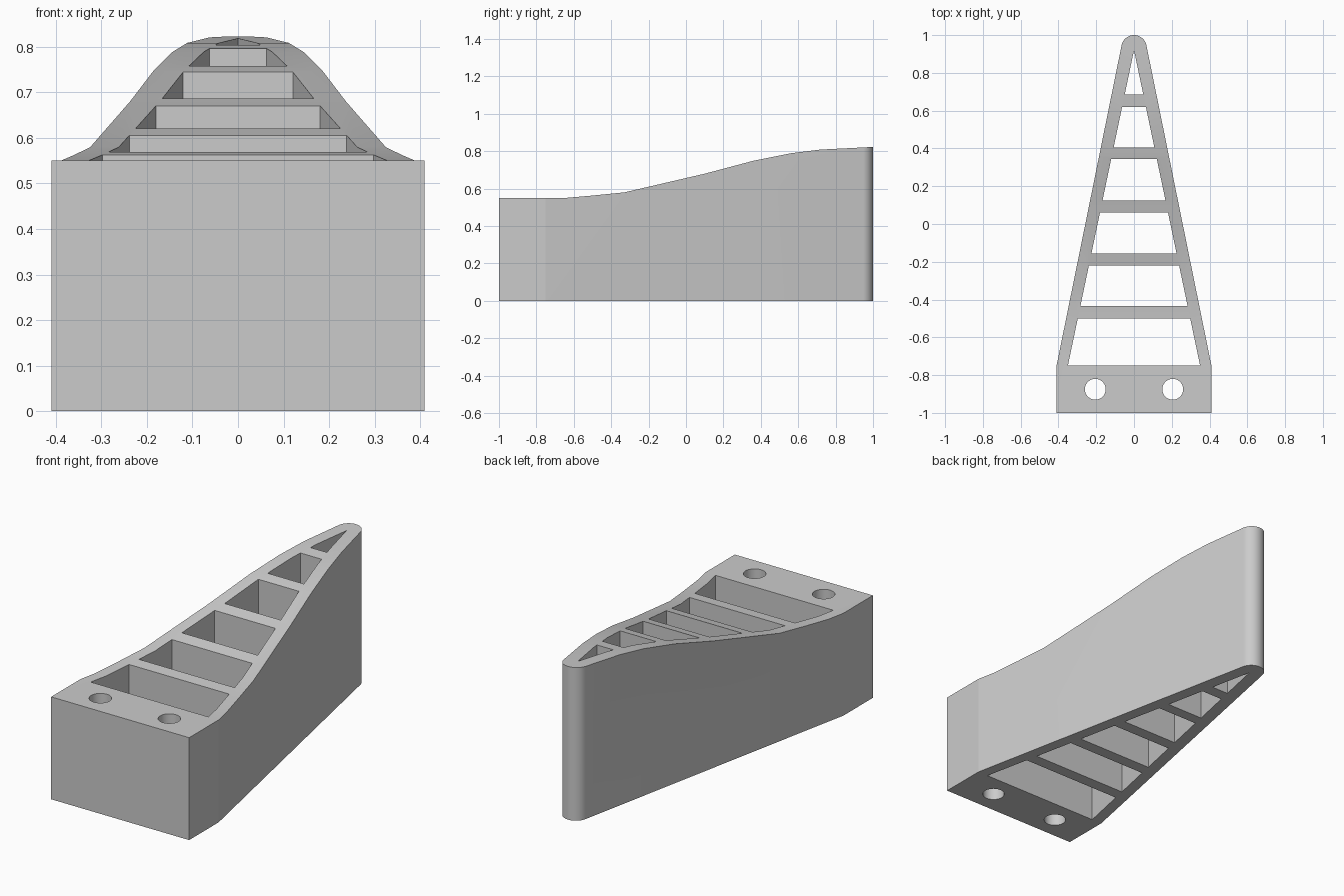
import bpy, bmesh
from math import sin, cos, pi, radians
from mathutils import Vector

if "Cube" in bpy.data.objects:
    bpy.data.objects.remove(bpy.data.objects["Cube"])


def prism(name, points, offset, depth):
    """Extrude a closed 3D polygon along one direction."""
    bm = bmesh.new()
    face = bm.faces.new([bm.verts.new(p) for p in points])
    new = bmesh.ops.extrude_face_region(bm, geom=[face])["geom"]
    bmesh.ops.translate(bm, vec=Vector(offset) * depth,
                        verts=[v for v in new if isinstance(v, bmesh.types.BMVert)])
    bmesh.ops.recalc_face_normals(bm, faces=bm.faces[:])
    mesh = bpy.data.meshes.new(name)
    bm.to_mesh(mesh)
    bm.free()
    obj = bpy.data.objects.new(name, mesh)
    bpy.context.collection.objects.link(obj)
    return obj


def combine(target, cutter, operation):
    """Apply a boolean and discard the cutter."""
    cutter.hide_render = True
    mod = target.modifiers.new("cut", "BOOLEAN")
    mod.operation, mod.solver, mod.object = operation, "EXACT", cutter
    bpy.context.view_layer.objects.active = target
    bpy.ops.object.modifier_apply(modifier=mod.name)
    bpy.data.objects.remove(cutter)


# Wedge body: straight heel, tapered flanks, rounded tip
R = 0.067
tip = [(R * cos(a), 1 - R + R * sin(a))
       for a in (radians(11.5) + i * (pi - radians(23)) / 24 for i in range(25))]
outline = [(-0.41, -0.75), (-0.41, -1), (0.41, -1), (0.41, -0.75)] + tip
body = prism("wedge_body", [(x, y, 0) for x, y in outline], (0, 0, 1), 1)

# Sweeping top surface
top = [(-1.1, 0.55), (-0.65, 0.55), (-0.5, 0.563), (-0.33, 0.58), (0.1, 0.68),
       (0.36, 0.749), (0.56, 0.789), (0.72, 0.809), (1, 0.823), (1.1, 0.823)]
side = [(-1.1, -0.1)] + top + [(1.1, -0.1)]
side = [(y, max(z, -0.1)) for y, z in side]
combine(body, prism("top_sweep", [(-0.6, y, z) for y, z in side], (1, 0, 0), 1.2),
        "INTERSECT")


# Pockets between the cross ribs, narrowing to a point at the tip
def half_width(y):
    return (0.92 - y) * 0.2096


for y0, y1 in [(-0.75, -0.5), (-0.435, -0.22), (-0.155, 0.06),
               (0.125, 0.345), (0.405, 0.62), (0.685, 0.92)]:
    a, b = half_width(y0), half_width(y1)
    pts = [(-a, y0, -0.2), (a, y0, -0.2)]
    pts += [(b, y1, -0.2), (-b, y1, -0.2)] if b > 0.001 else [(0, y1, -0.2)]
    combine(body, prism("pocket", pts, (0, 0, 1), 1.5), "DIFFERENCE")

# Screw holes in the heel
for x in (-0.205, 0.205):
    ring = [(x + 0.055 * cos(i * pi / 24), -0.875 + 0.055 * sin(i * pi / 24), -0.2)
            for i in range(48)]
    combine(body, prism("screw_hole", ring, (0, 0, 1), 1.5), "DIFFERENCE")

# Smooth the round tip and holes, keep corners crisp
bpy.ops.object.select_all(action="DESELECT")
body.select_set(True)
bpy.context.view_layer.objects.active = body
bpy.ops.object.shade_smooth_by_angle(angle=radians(10))
